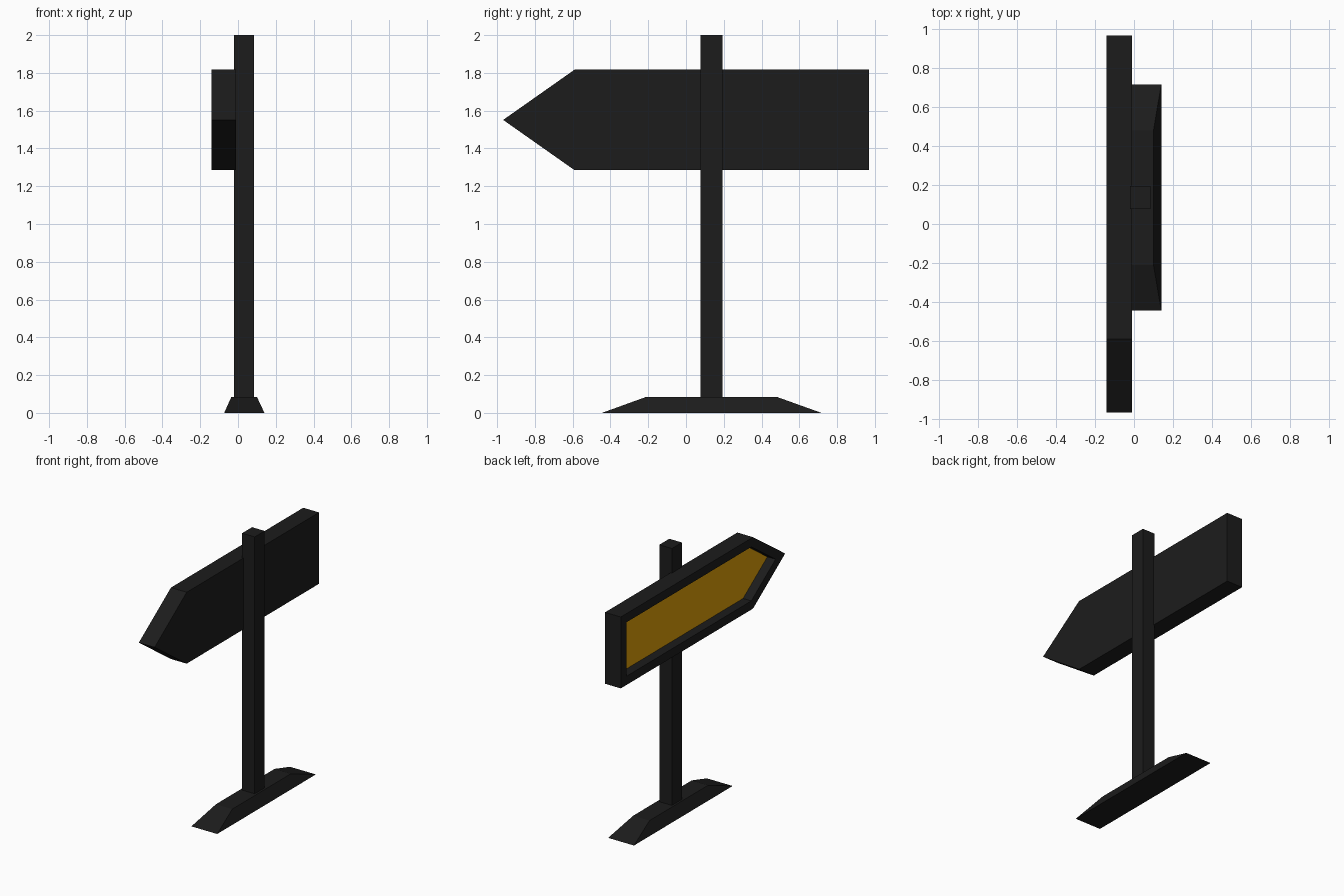
import bpy, bmesh

if "Cube" in bpy.data.objects:
    bpy.data.objects.remove(bpy.data.objects["Cube"])


def material(name, rgb):
    m = bpy.data.materials.new(name)
    m.diffuse_color = (*rgb, 1)
    m.use_nodes = True
    m.node_tree.nodes["Principled BSDF"].inputs["Base Color"].default_value = m.diffuse_color
    return m


dark = material("charcoal", (0.0116, 0.0116, 0.0116))
yellow = material("amber_yellow", (0.75, 0.36, 0.003))


def finish(name, bm, mats):
    bmesh.ops.recalc_face_normals(bm, faces=bm.faces)
    me = bpy.data.meshes.new(name)
    bm.to_mesh(me)
    bm.free()
    for m in mats:
        me.materials.append(m)
    ob = bpy.data.objects.new(name, me)
    bpy.context.collection.objects.link(ob)
    return ob


def tapered_block(name, bottom, top, z0, z1):
    """Block between two rectangles given as (x0, x1, y0, y1)."""
    bm = bmesh.new()
    rings = []
    for (x0, x1, y0, y1), z in ((bottom, z0), (top, z1)):
        rings.append([bm.verts.new((x, y, z))
                      for x, y in ((x0, y0), (x1, y0), (x1, y1), (x0, y1))])
    a, b = rings
    bm.faces.new(a[::-1])
    bm.faces.new(b)
    for i in range(4):
        j = (i + 1) % 4
        bm.faces.new((a[i], a[j], b[j], b[i]))
    return finish(name, bm, [dark])


# Foot and post
tapered_block("base", (-0.073, 0.14, -0.445, 0.717),
              (-0.035, 0.10, -0.21, 0.48), 0, 0.085)
post = (-0.02, 0.084, 0.077, 0.194)
tapered_block("post", post, post, 0.07, 2.0)

# Arrow board with a recessed coloured panel on its -x side
X_FRONT, X_BACK, RIM, DEPTH = -0.14, -0.01, 0.065, 0.068
profile = [(0.968, 1.285), (0.968, 1.817), (-0.59, 1.817),
           (-0.968, 1.551), (-0.59, 1.285)]
bm = bmesh.new()
front = bm.faces.new([bm.verts.new((X_FRONT, y, z)) for y, z in profile])
back = [bm.verts.new((X_BACK, y, z)) for y, z in profile]
bm.faces.new(back)
fv = list(front.verts)
for i in range(5):
    j = (i + 1) % 5
    bm.faces.new((fv[i], fv[j], back[j], back[i]))
bmesh.ops.recalc_face_normals(bm, faces=bm.faces)

# Rim, then recess walls, then the panel floor
bmesh.ops.inset_region(bm, faces=[front], thickness=RIM, use_even_offset=True)
rim_edges = list(front.edges)
floor = bmesh.ops.extrude_face_region(bm, geom=[front])["geom"]
floor = [g for g in floor if isinstance(g, bmesh.types.BMFace)][0]
if front.is_valid:
    bmesh.ops.delete(bm, geom=[front], context='FACES_ONLY')
bmesh.ops.translate(bm, verts=floor.verts, vec=(DEPTH, 0, 0))
floor.material_index = 1
finish("arrow_board", bm, [dark, yellow])
